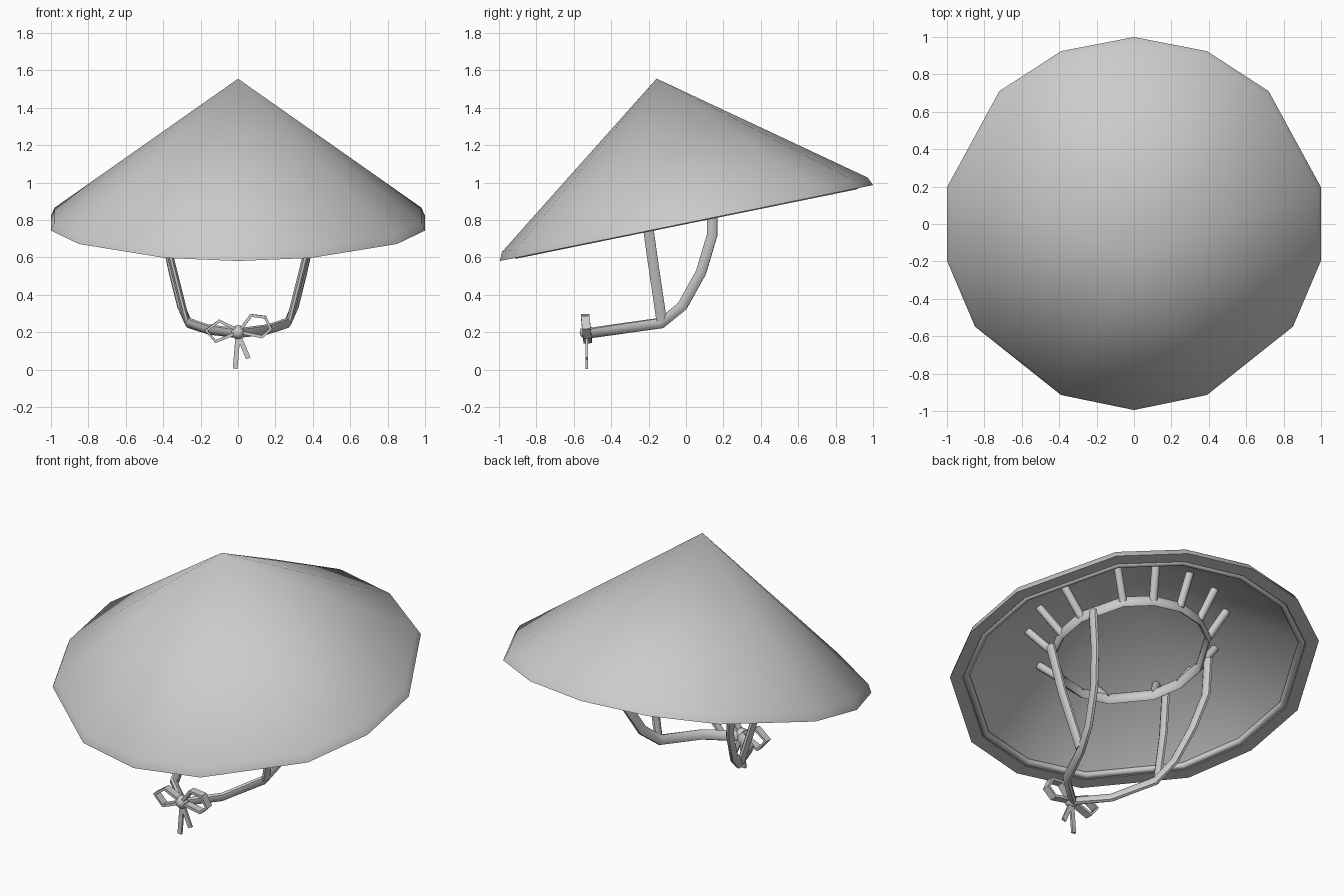
import bpy, bmesh, math
from mathutils import Vector, Matrix

if "Cube" in bpy.data.objects:
    bpy.data.objects.remove(bpy.data.objects["Cube"])

# One plain grey for the whole model
grey = bpy.data.materials.new("light_grey")
grey.use_nodes = True
grey.diffuse_color = (0.6, 0.6, 0.6, 1)
grey.node_tree.nodes["Principled BSDF"].inputs["Base Color"].default_value = (0.6, 0.6, 0.6, 1)

# The hat is modelled upright, then tilted forward
TILT = Matrix.Translation((0, 0, 0.783)) @ Matrix.Rotation(math.radians(11.5), 4, 'X')
half = [(0, 1.02), (0.39, 0.943), (0.72, 0.725), (1, 0.2), (1, -0.2),
        (0.85, -0.56), (0.39, -0.933), (0, -1.015)]
outline = half + [(-x, y) for x, y in reversed(half[1:-1])]


def finish(bm, name, tilted=False, angle=50):
    bmesh.ops.recalc_face_normals(bm, faces=bm.faces)
    mesh = bpy.data.meshes.new(name)
    bm.to_mesh(mesh)
    bm.free()
    mesh.materials.append(grey)
    obj = bpy.data.objects.new(name, mesh)
    bpy.context.collection.objects.link(obj)
    if tilted:
        obj.matrix_world = TILT
    bpy.ops.object.select_all(action='DESELECT')
    obj.select_set(True)
    bpy.context.view_layer.objects.active = obj
    bpy.ops.object.shade_smooth_by_angle(angle=math.radians(angle))
    return obj


def bridge(bm, a, b):
    for i in range(len(a)):
        j = (i + 1) % len(a)
        bm.faces.new((a[i], a[j], b[j], b[i]))


def shell(name, profile, apex=None, closed=False):
    """Stack scaled copies of the outline, optionally ending in a point."""
    bm = bmesh.new()
    rings = [[bm.verts.new((x * s, y * s, h)) for x, y in outline] for s, h in profile]
    for a, b in zip(rings, rings[1:]):
        bridge(bm, a, b)
    if closed:
        bridge(bm, rings[-1], rings[0])
    if apex:
        tip = bm.verts.new((0, 0, apex))
        top = rings[-1]
        for i, v in enumerate(top):
            bm.faces.new((v, top[(i + 1) % len(top)], tip))
    return finish(bm, name, True)


def sweep(name, path, wide, thick, side, sides=8, tilted=False):
    """Sweep an oval (or box) section along a path; 'side' is the wide direction."""
    pts = [Vector(p) for p in path]
    bm = bmesh.new()
    rings = []
    for i, p in enumerate(pts):
        t = (pts[min(i + 1, len(pts) - 1)] - pts[max(i - 1, 0)]).normalized()
        w = Vector(side)
        w = (w - t * w.dot(t)).normalized()
        n = t.cross(w)
        ring = []
        for k in range(sides):
            a = math.tau * (k + 0.5) / sides
            ring.append(bm.verts.new(p + w * wide * math.cos(a) + n * thick * math.sin(a)))
        rings.append(ring)
    for a, b in zip(rings, rings[1:]):
        bridge(bm, a, b)
    bm.faces.new(rings[0])
    bm.faces.new(rings[-1])
    return finish(bm, name, tilted)


def hoop(name, scale, h, r, tall):
    """Tube that follows the outline."""
    section = [(scale + r * math.cos(math.tau * k / 8), h + tall * math.sin(math.tau * k / 8))
               for k in range(8)]
    return shell(name, section, closed=True)


# Conical hat: underside lip, steep rim and outer cone, with an inner lining
shell("hat_cone", [(0.93, 0), (1, 0), (0.98, 0.045)], apex=0.788)
shell("hat_lining", [(0.93, 0)], apex=0.73)
hoop("rim_hoop", 0.91, 0.015, 0.02, 0.02)

# Head support: two hoops joined by struts
hoop("upper_head_hoop", 0.55, 0.32, 0.015, 0.015)
hoop("lower_head_hoop", 0.42, 0.15, 0.016, 0.035)
for i, (x, y) in enumerate(outline):
    sweep(f"head_strut_{i + 1}", [(x * 0.42, y * 0.42, 0.15), (x * 0.555, y * 0.555, 0.33)],
          0.023, 0.023, (-y, x, 0), tilted=True)

# Chin straps, two on each side, meeting at the bow
for s, label in ((1, "left"), (-1, "right")):
    sweep(f"{label}_back_strap",
          [(s * 0.41, 0.14, 0.95), (s * 0.395, 0.14, 0.72), (s * 0.35, 0.08, 0.52),
           (s * 0.305, -0.02, 0.34), (s * 0.265, -0.13, 0.25), (s * 0.16, -0.38, 0.215),
           (0, -0.52, 0.195)], 0.03, 0.02, (0, 0.7, -0.7))
    sweep(f"{label}_front_strap",
          [(s * 0.41, -0.22, 0.89), (s * 0.36, -0.18, 0.6), (s * 0.275, -0.13, 0.26)],
          0.03, 0.018, (0, 1, 0))

# Bow: knot, two ribbon loops and two tails
bm = bmesh.new()
bmesh.ops.create_uvsphere(bm, u_segments=10, v_segments=6, radius=0.038,
                          matrix=Matrix.Translation((0, -0.53, 0.2)))
finish(bm, "bow_knot")
loops = {
    "left_bow_loop": [(0.01, 0.21), (0.07, 0.29), (0.145, 0.28), (0.175, 0.22),
                      (0.13, 0.175), (0.01, 0.2)],
    "right_bow_loop": [(-0.01, 0.215), (-0.1, 0.26), (-0.17, 0.21), (-0.12, 0.15),
                       (-0.01, 0.195)],
}
for name, pts in loops.items():
    sweep(name, [(x, -0.53 - 0.1 * (z - 0.2), z) for x, z in pts], 0.032, 0.012, (0, 1, 0), 4)
for name, x, z in (("left_bow_tail", 0.055, 0.06), ("right_bow_tail", -0.015, 0.005)):
    sweep(name, [(0, -0.53, 0.19), (x, -0.53, z)], 0.018, 0.009, (1, 0, 0), 4)
